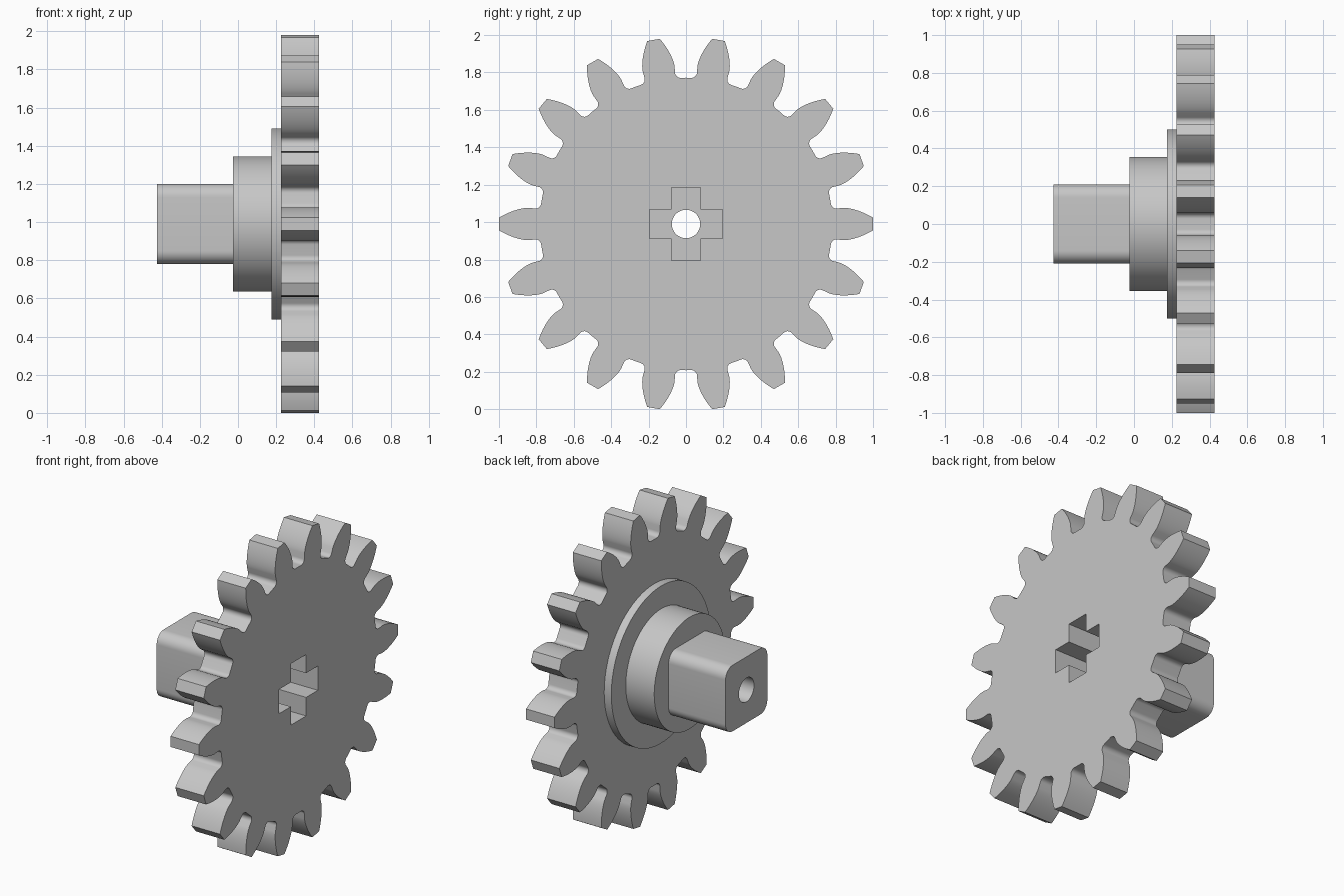
import bpy, bmesh
from math import pi, sin, cos, tan, acos, asin, atan2, hypot, radians

if "Cube" in bpy.data.objects:
    bpy.data.objects.remove(bpy.data.objects["Cube"], do_unlink=True)

CENTRE_Z = 0.99
TEETH = 18

grey = bpy.data.materials.new("light_grey")
grey.use_nodes = True
colour = (0.57, 0.57, 0.57, 1)
grey.diffuse_color = colour
grey.node_tree.nodes["Principled BSDF"].inputs["Base Color"].default_value = colour


def prism(name, outline, x0, x1):
    """Extrude a (y, z) outline around the axle from x0 to x1."""
    bm = bmesh.new()
    base = bm.faces.new([bm.verts.new((x0, y, z + CENTRE_Z)) for y, z in outline])
    ext = bmesh.ops.extrude_face_region(bm, geom=[base])
    bmesh.ops.translate(bm, vec=(x1 - x0, 0, 0),
                        verts=[g for g in ext["geom"] if isinstance(g, bmesh.types.BMVert)])
    bmesh.ops.recalc_face_normals(bm, faces=bm.faces)
    mesh = bpy.data.meshes.new(name)
    bm.to_mesh(mesh)
    bm.free()
    mesh.materials.append(grey)
    obj = bpy.data.objects.new(name, mesh)
    bpy.context.collection.objects.link(obj)
    return obj


def circle(radius, count=96):
    return [(radius * cos(2 * pi * i / count), radius * sin(2 * pi * i / count))
            for i in range(count)]


def rounded_square(half, corner, steps=10):
    c = half - corner
    pts = []
    for q, (sy, sz) in enumerate(((1, 1), (-1, 1), (-1, -1), (1, -1))):
        for i in range(steps + 1):
            a = (q + i / steps) * pi / 2
            pts.append((sy * c + corner * cos(a), sz * c + corner * sin(a)))
    return pts


def gear_outline(tip=1.0, pitch=0.9, root=0.782, fillet=0.03):
    """Involute teeth with rounded roots."""
    inv = lambda a: tan(a) - a
    pressure = radians(20)
    base = pitch * cos(pressure)
    half = []
    # Involute flank from the tip down to the base circle
    for i in range(11):
        r = tip + (base - tip) * i / 10
        roll = acos(min(1, base / r))
        half.append((r, pi / (2 * TEETH) + inv(pressure) - inv(roll)))
    # Rounded root
    flank = half[-1][1]
    rc = root + fillet
    ac = flank + asin(fillet / rc)
    start, end = flank - pi / 2, ac - pi
    for i in range(9):
        a = start + (end - start) * i / 8
        u, v = rc * cos(ac) + fillet * cos(a), rc * sin(ac) + fillet * sin(a)
        half.append((hypot(u, v), atan2(v, u)))
    tooth = [(r, -a) for r, a in reversed(half)] + half + [(root, pi / TEETH)]
    return [(r * cos(a + t * 2 * pi / TEETH), r * sin(a + t * 2 * pi / TEETH))
            for t in range(TEETH) for r, a in tooth]


# Solid parts along the axle
parts = [
    prism("gear_wheel", gear_outline(), 0.225, 0.425),
    prism("flange", circle(0.5), 0.175, 0.225),
    prism("hub", circle(0.355), -0.025, 0.175),
    prism("square_shaft", rounded_square(0.21, 0.07), -0.425, -0.025),
]

# Cross socket and axle bore
w, l = 0.077, 0.195
quarter = [(l, -w), (l, w), (w, w)]
cross = []
for q in range(4):
    c, s = round(cos(q * pi / 2)), round(sin(q * pi / 2))
    cross += [(y * c - z * s, y * s + z * c) for y, z in quarter]
cutters = [prism("cross_cutter", cross, 0.03, 0.5),
           prism("bore_cutter", circle(0.076, 48), -0.5, 0.52)]

for obj in parts:
    bpy.ops.object.select_all(action="DESELECT")
    obj.select_set(True)
    bpy.context.view_layer.objects.active = obj
    for cutter in cutters:
        if obj.name == "square_shaft" and cutter.name == "cross_cutter":
            continue
        mod = obj.modifiers.new("cut", "BOOLEAN")
        mod.operation = "DIFFERENCE"
        mod.solver = "EXACT"
        mod.object = cutter
        bpy.ops.object.modifier_apply(modifier=mod.name)
    bpy.ops.object.shade_smooth_by_angle(angle=radians(30))

for cutter in cutters:
    bpy.data.objects.remove(cutter, do_unlink=True)
